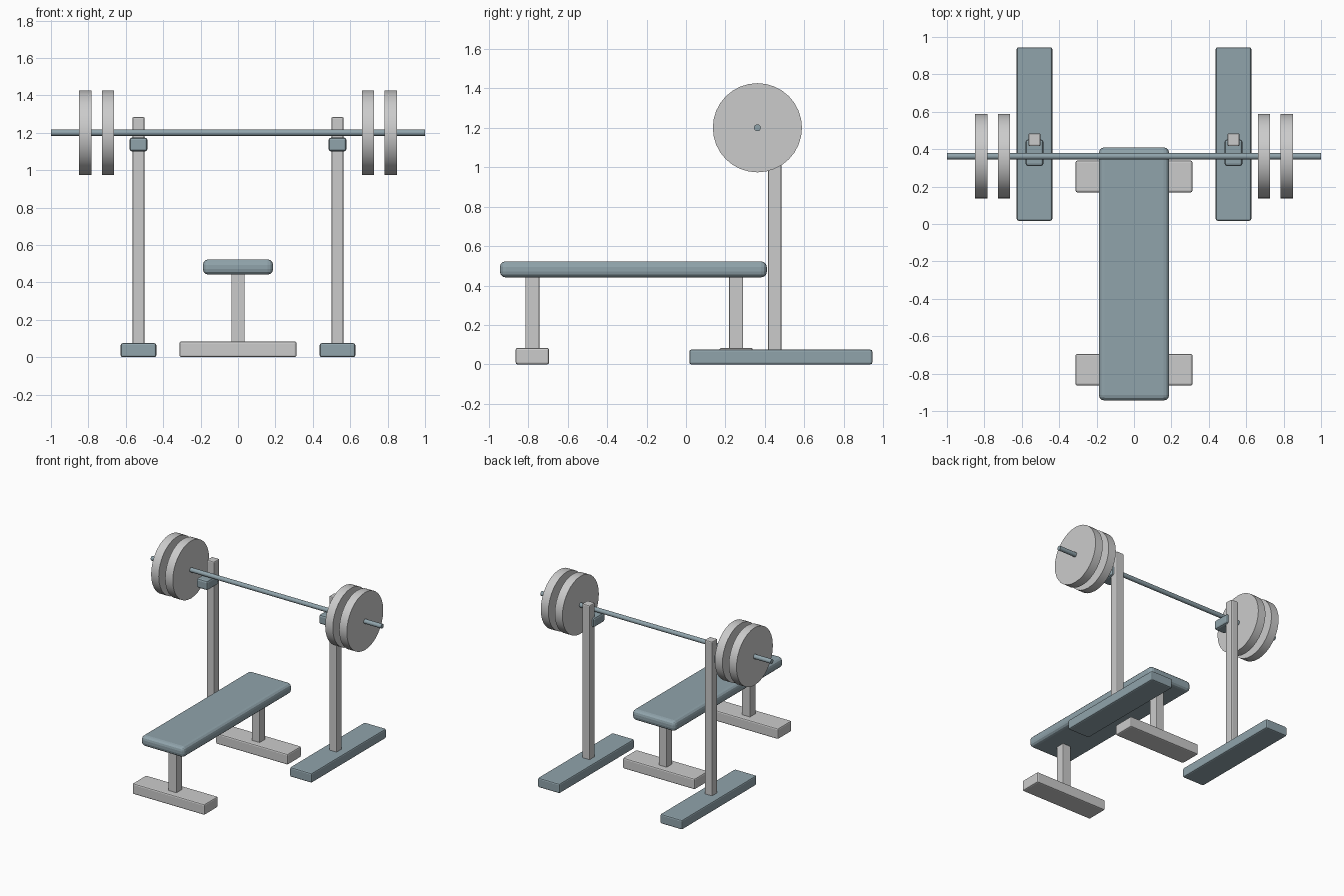
import bpy
from math import pi, radians

if "Cube" in bpy.data.objects:
    bpy.data.objects.remove(bpy.data.objects["Cube"])

slate = bpy.data.materials.new("slate")
slate.diffuse_color = (0.28, 0.37, 0.41, 1)
slate.use_nodes = True
slate.node_tree.nodes["Principled BSDF"].inputs["Base Color"].default_value = slate.diffuse_color


def finish(ob, name, mat, bevel=0, segments=2):
    ob.name = name
    if mat:
        ob.data.materials.append(mat)
    if bevel:
        m = ob.modifiers.new("Bevel", 'BEVEL')
        m.width = bevel
        m.segments = segments
    return ob


def box(name, x, y, z, mat=None, bevel=0.008, segments=2):
    """Bevelled box from (min, max) ranges."""
    r = (x, y, z)
    bpy.ops.mesh.primitive_cube_add(size=1, location=[(a + b) / 2 for a, b in r])
    ob = bpy.context.object
    ob.scale = [b - a for a, b in r]
    bpy.ops.object.transform_apply(location=False, rotation=False, scale=True)
    return finish(ob, name, mat, bevel, segments)


def rod(name, x0, x1, radius, sides, mat=None):
    """Cylinder along x on the barbell axis."""
    bpy.ops.mesh.primitive_cylinder_add(vertices=sides, radius=radius, depth=x1 - x0,
                                        location=((x0 + x1) / 2, BAR_Y, BAR_Z),
                                        rotation=(0, pi / 2, 0))
    ob = finish(bpy.context.object, name, mat)
    bpy.ops.object.shade_smooth_by_angle(angle=radians(30))
    return ob


BAR_Y, BAR_Z = 0.362, 1.2

# Bench: padded top on two T-shaped supports
box("bench_pad", (-0.188, 0.188), (-0.944, 0.41), (0.441, 0.523), slate, 0.03, 3)
for end, y in (("front", -0.779), ("rear", 0.254)):
    box(f"{end}_bench_foot", (-0.313, 0.313), (y - 0.085, y + 0.085), (0, 0.084), None, 0.01)
    box(f"{end}_bench_leg", (-0.035, 0.035), (y - 0.035, y + 0.035), (0.07, 0.46), None, 0.004)

# Barbell bar
rod("bar", -1, 1, 0.0175, 16, slate)

# Rack stands and weight plates on each side
for side, s in (("left", -1), ("right", 1)):
    cx = 0.532 * s
    box(f"{side}_rack_foot", (cx - 0.095, cx + 0.095), (0.017, 0.945), (0, 0.075), slate, 0.01)
    box(f"{side}_upright", (cx - 0.033, cx + 0.033), (0.416, 0.484), (0.06, 1.283))
    box(f"{side}_bar_rest", (cx - 0.048, cx + 0.048), (0.31, 0.452), (1.1, 1.174), slate, 0.014)
    for part, x in (("inner", 0.695), ("outer", 0.817)):
        rod(f"{side}_{part}_plate", x * s - 0.033, x * s + 0.033, 0.226, 32)
